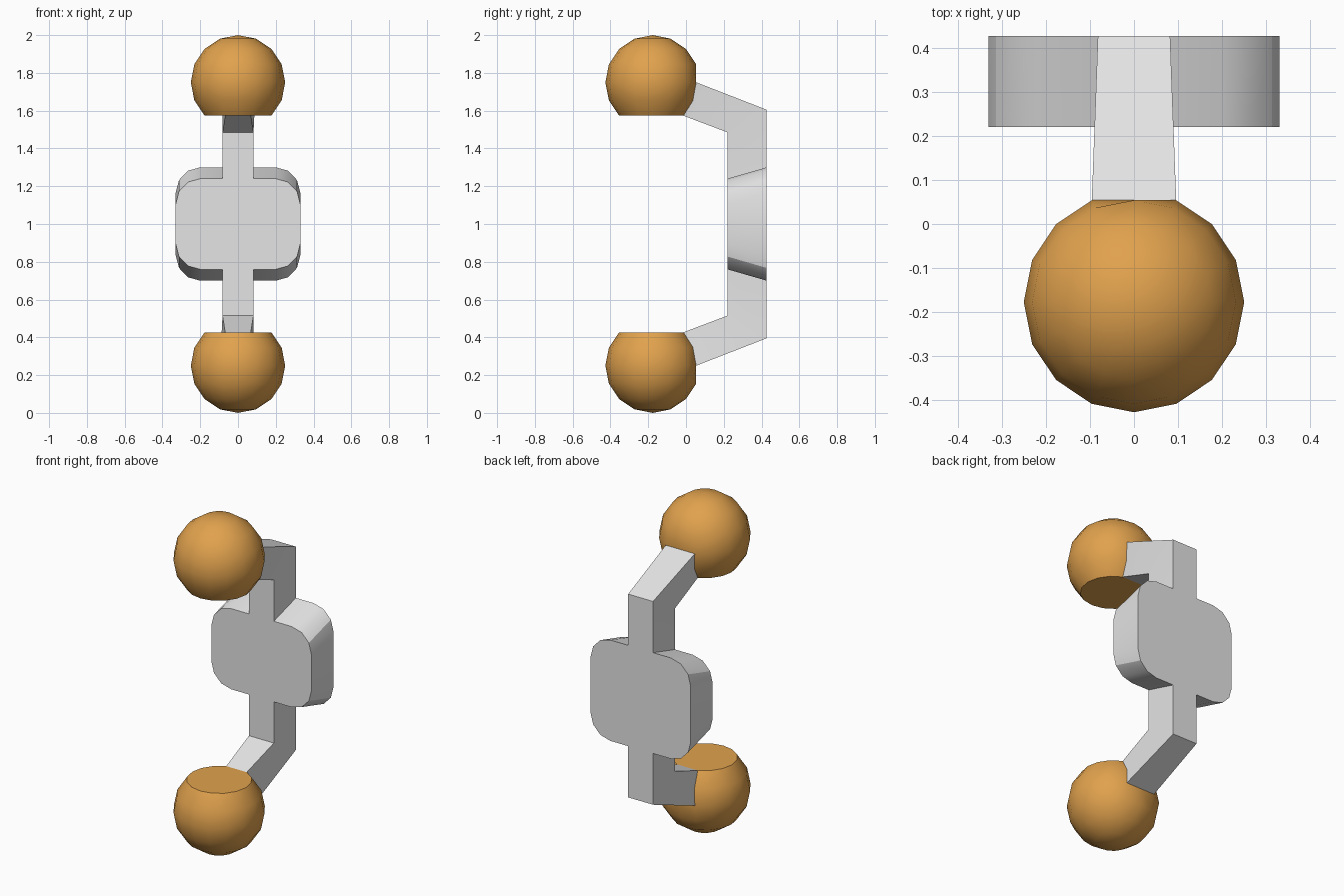
import bpy, bmesh
from math import sin, cos, radians

cube = bpy.data.objects.get("Cube")
if cube:
    bpy.data.objects.remove(cube, do_unlink=True)

MID = 1.0          # height of the mirror plane
R = 0.25           # knob radius
KNOB_Y = -0.177
KNOB_OFF = 0.75    # knob centre above and below the mirror plane
FRONT, BACK = 0.22, 0.427


def material(name, rgb, rough):
    m = bpy.data.materials.new(name)
    m.use_nodes = True
    m.diffuse_color = (*rgb, 1)
    bsdf = m.node_tree.nodes["Principled BSDF"]
    bsdf.inputs["Base Color"].default_value = (*rgb, 1)
    bsdf.inputs["Roughness"].default_value = rough
    return m


def finish(bm, name, mat):
    bmesh.ops.recalc_face_normals(bm, faces=bm.faces[:])
    me = bpy.data.meshes.new(name)
    bm.to_mesh(me)
    bm.free()
    me.materials.append(mat)
    ob = bpy.data.objects.new(name, me)
    bpy.context.collection.objects.link(ob)
    bpy.ops.object.select_all(action="DESELECT")
    ob.select_set(True)
    bpy.context.view_layer.objects.active = ob
    bpy.ops.object.shade_smooth_by_angle(angle=radians(30))
    return ob


wood = material("warm_orange", (0.75, 0.36, 0.075), 0.6)
metal = material("light_grey", (0.78, 0.78, 0.78), 0.6)


# Knob: low-poly ball, cut flat on the side facing the mirror plane
def knob(name, side):
    bm = bmesh.new()
    bmesh.ops.create_uvsphere(bm, u_segments=16, v_segments=8, radius=R)
    cut = [v for v in bm.verts if v.co.z > 0.85 * R]
    bmesh.ops.delete(bm, geom=cut, context="VERTS")
    bmesh.ops.holes_fill(bm, edges=[e for e in bm.edges if e.is_boundary], sides=0)
    for v in bm.verts:
        # flatten the back where the arm joins
        if abs(v.co.x) < 0.01 and v.co.y > 0.9 * R:
            v.co.y = R * cos(radians(22.5))
        v.co.z = MID + side * (KNOB_OFF - v.co.z)
        v.co.y += KNOB_Y
    return finish(bm, name, wood)


knob("upper_knob", 1)
knob("lower_knob", -1)


# Bracket: rounded plate and upright bar in one outline, with two bent arms
def outline(bm, y, bend, plate):
    quarter = [(0.082, bend), (0.082, plate)]
    for a in (90, 60, 30, 0):
        quarter.append((0.2 + 0.13 * cos(radians(a)),
                        plate - 0.135 + 0.135 * sin(radians(a))))
    right = quarter + [(x, -z) for x, z in reversed(quarter)]
    loop = right + [(-x, z) for x, z in reversed(right)]
    return [bm.verts.new((x, y, MID + z)) for x, z in loop]


bm = bmesh.new()
front = outline(bm, FRONT, 0.485, 0.24)
back = outline(bm, BACK, 0.605, 0.30)
bm.faces.new(front)
bm.faces.new(back)
count = len(front)
half = count // 2
bar_ends = {half - 1: -1, count - 1: 1}
s, c = sin(radians(45)), cos(radians(22.5))
for i in range(count):
    j = (i + 1) % count
    if i not in bar_ends:
        bm.faces.new((front[i], front[j], back[j], back[i]))
        continue
    # arm runs from the end of the bar to the back of the knob
    side = bar_ends[i]
    ring = [front[i], front[j], back[j], back[i]]
    tip = []
    for k, v in enumerate(ring):
        r, dz = (R * s, R * s) if k < 2 else (R, 0)
        sign = 1 if v.co.x > 0 else -1
        tip.append(bm.verts.new((sign * r * sin(radians(22.5)), KNOB_Y + r * c,
                                 MID + side * (KNOB_OFF - dz))))
    for k in range(4):
        n = (k + 1) % 4
        bm.faces.new((ring[k], ring[n], tip[n], tip[k]))
    bm.faces.new(tip)
finish(bm, "bracket", metal)
